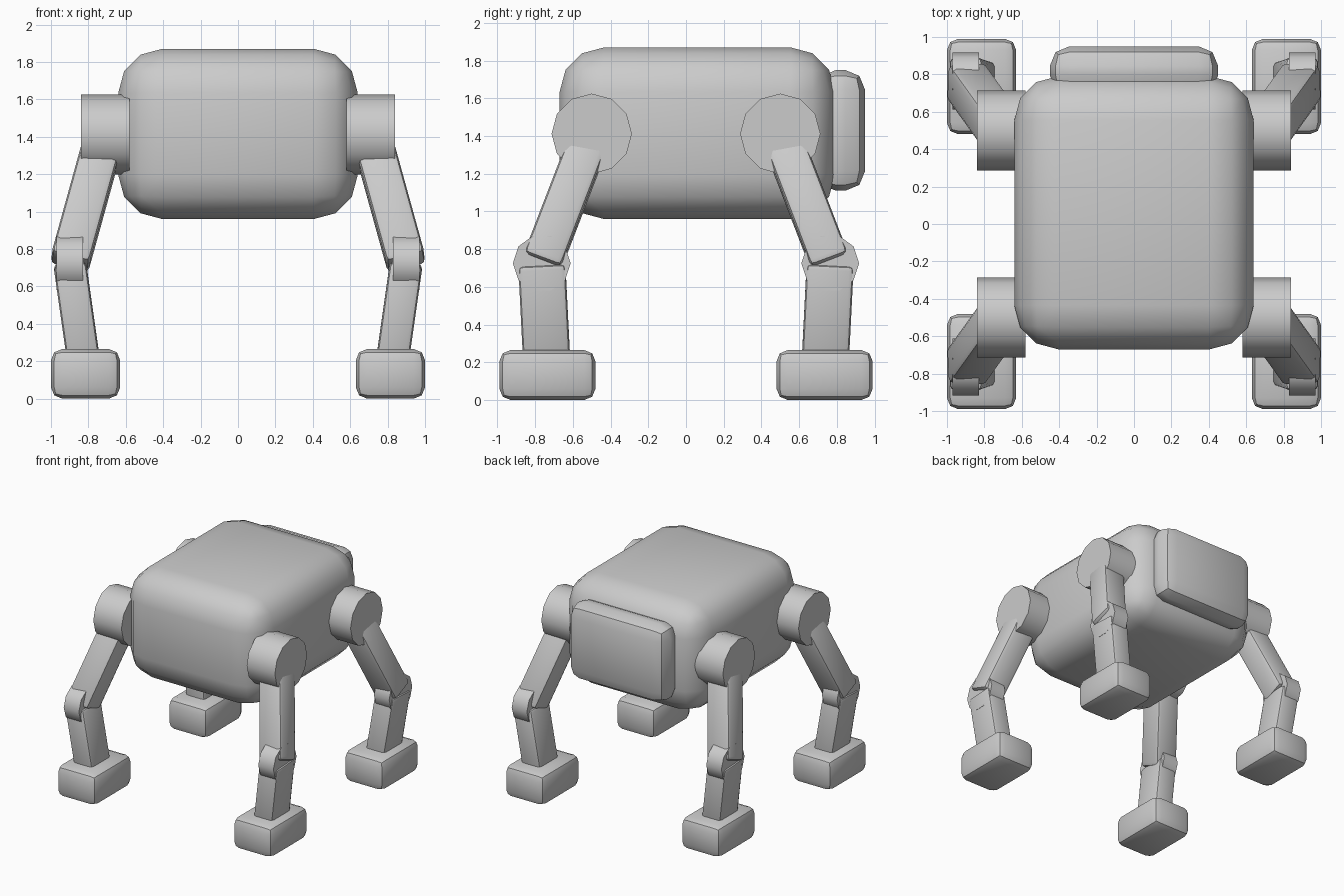
import bpy, math
from mathutils import Vector

if "Cube" in bpy.data.objects:
    bpy.data.objects.remove(bpy.data.objects["Cube"])


def finish(obj, name):
    obj.name = name
    bpy.ops.object.shade_smooth_by_angle(angle=math.radians(40))
    return obj


def block(name, center, size, bevel, segments, direction=None):
    """Rounded box, optionally tilted so its z axis follows a direction."""
    bpy.ops.mesh.primitive_cube_add(size=1)
    obj = bpy.context.object
    obj.scale = size
    bpy.ops.object.transform_apply(location=False, rotation=False, scale=True)
    mod = obj.modifiers.new("round", 'BEVEL')
    mod.width, mod.segments = bevel, segments
    bpy.ops.object.modifier_apply(modifier="round")
    obj.location = center
    if direction is not None:
        obj.rotation_mode = 'QUATERNION'
        obj.rotation_quaternion = Vector((0, 0, 1)).rotation_difference(direction)
    return finish(obj, name)


def limb(name, top, bottom, width, depth, bevel):
    top, bottom = Vector(top), Vector(bottom)
    axis = top - bottom
    return block(name, (top + bottom) / 2, (width, depth, axis.length),
                 bevel, 2, axis.normalized())


def joint(name, center, radius, length, sides):
    """Cylinder lying along x."""
    bpy.ops.mesh.primitive_cylinder_add(vertices=sides, radius=radius, depth=length,
                                        location=center, rotation=(0, math.pi / 2, 0))
    return finish(bpy.context.object, name)


# Torso and back plate
block("torso", (0, 0.06, 1.415), (1.28, 1.46, 0.91), 0.235, 3)
block("back_plate", (0, 0.82, 1.43), (0.9, 0.26, 0.64), 0.105, 2)

# Four legs
for sx, side in ((-1, "left"), (1, "right")):
    for sy, end in ((-1, "front"), (1, "back")):
        tag = f"{end}_{side}"
        hip = (sx * 0.71, sy * 0.5, 1.412)
        knee = (sx * 0.9, sy * 0.765, 0.725)
        ankle = (sx * 0.815, sy * 0.735, 0.13)
        joint(f"hip_{tag}", hip, 0.213, 0.26, 12)
        limb(f"thigh_{tag}", hip, knee, 0.21, 0.21, 0.03)
        joint(f"knee_{tag}", knee, 0.153, 0.14, 10)
        limb(f"shin_{tag}", knee, ankle, 0.175, 0.25, 0.025)
        block(f"foot_{tag}", (sx * 0.815, sy * 0.735, 0.1325), (0.37, 0.51, 0.265), 0.06, 2)
